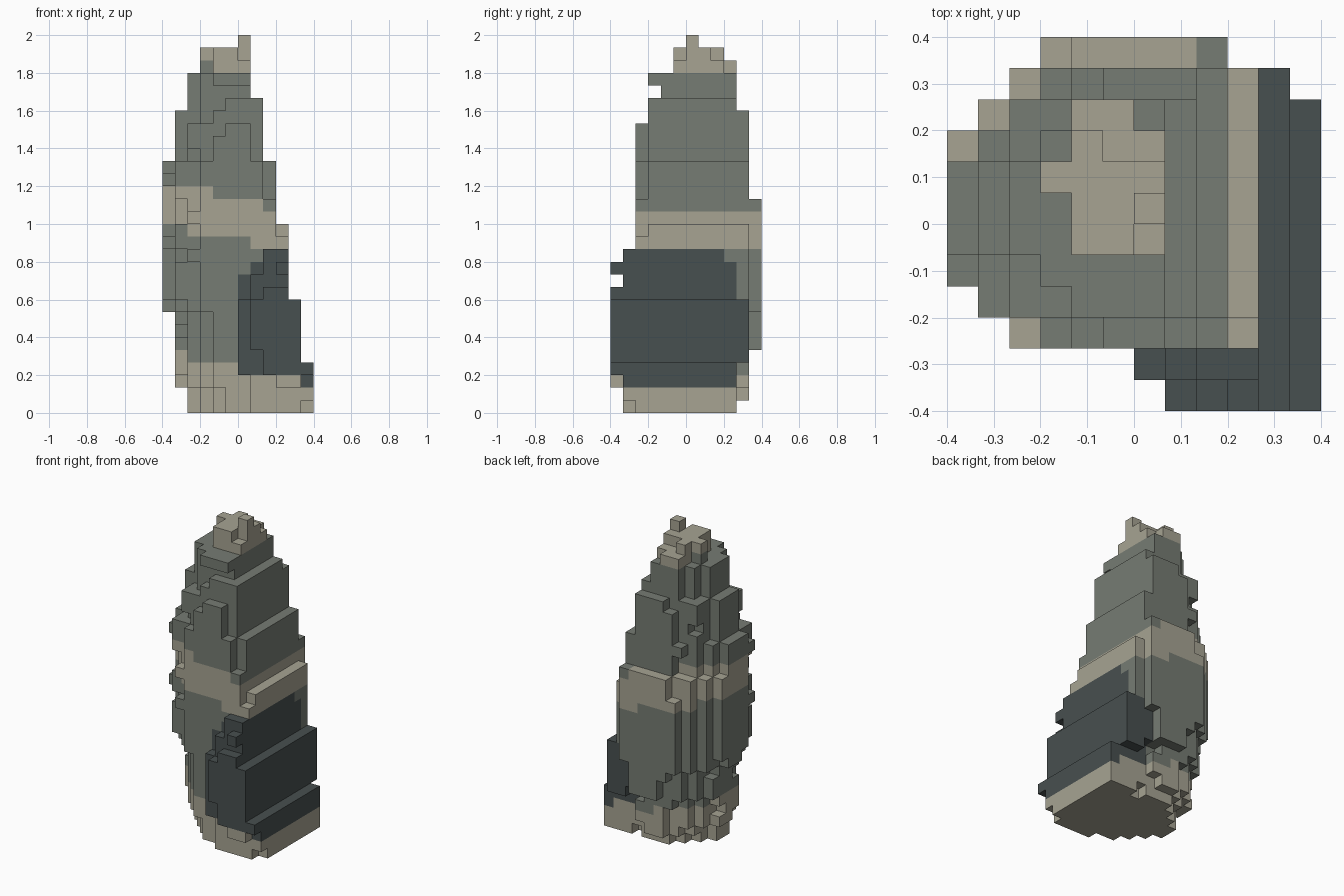
import bpy, bmesh, random

if "Cube" in bpy.data.objects:
    bpy.data.objects.remove(bpy.data.objects["Cube"])

random.seed(4)
V = 2 / 30            # block size: the stone is 30 blocks tall


def runs(pairs):
    """Expand (value, number of layers) pairs into one value per layer."""
    return [v for v, n in pairs for _ in range(n)]


def swell(pairs):
    """Outline is narrow where a run starts or ends and fuller in its middle."""
    return [min(0.3, -0.2 + 0.07 * min(i, n - 1 - i)) for _, n in pairs for i in range(n)]


# Outline of each layer, in blocks, from the bottom up
LEFT = [(-4, 2), (-5, 6), (-6, 12), (-5, 4), (-4, 3), (-3, 3)]
FRONT = [(-4, 23), (-3, 4), (-1, 3)]
BACK = [(4, 1), (5, 4), (6, 12), (5, 7), (4, 6)]
X_MIN, Y_MIN, Y_MAX = runs(LEFT), runs(FRONT), runs(BACK)
X_SWELL, F_SWELL, B_SWELL = swell(LEFT), swell(FRONT), swell(BACK)
X_MAX = runs([(6, 4), (5, 5), (4, 6), (3, 5), (2, 5), (1, 5)])
# Front spur: first column of the two front rows (9 = absent)
ROW_5 = runs([(1, 3), (0, 6), (1, 2), (2, 2), (9, 17)])
ROW_6 = runs([(9, 2), (3, 1), (2, 2), (1, 4), (2, 1), (9, 1), (3, 1), (9, 18)])

rough = {(x, y, k): random.uniform(0.94, 1.07)
         for x in range(-6, 6) for y in range(-6, 6) for k in range(30)}


def solid(x, y, k):
    # crown
    if k == 29:
        return (x, y) == (0, 0)
    if k >= 27:
        if x == -3:
            return y == 1
        if k == 28:
            return -2 <= x <= 0 and (0 if x == 0 else -1) <= y <= (2 if x == -2 else 1)
        return -2 <= x <= 0 and -1 <= y <= (2 if x == 0 else 3)
    if not X_MIN[k] <= x < X_MAX[k]:
        return False
    # front spur
    if y == -6:
        return x >= ROW_6[k] and not (k == 2 and x == 5)
    if y == -5:
        return x >= ROW_5[k] and not (k == 0 and x == 5)
    if not Y_MIN[k] <= y < Y_MAX[k] or (k == 25 and y == -3):
        return False
    # sheer right side
    if x == 5:
        return y < 4
    if y == 5 and x >= 3:
        return False
    if k < 13 and x >= 0 and y < (4 if k > 3 or x > 2 else 2):
        return True
    if k in (14, 17, 18, 19, 20, 21, 22) and y == -4 and x >= X_MAX[k] - 1:
        return False
    if 3 < k < 9 and y == 4 and x > 2:
        return True
    # rounded left side, more tapered at the foot
    cy = (Y_MIN[k] + Y_MAX[k]) / 2
    dx, dy = x + 0.5, y + 0.5 - cy
    if dx > 0:
        dx *= 0.5 if k > 9 else 0.85
    a = -X_MIN[k] + X_SWELL[k]
    b = (Y_MAX[k] - Y_MIN[k]) / 2 + (F_SWELL[k] if dy < 0 else B_SWELL[k])
    p = 1.6 if k < 5 else 1.8 if k < 8 else 2
    return abs(dx / a) ** p + abs(dy / b) ** p <= rough[x, y, k]


def colour(x, y, k):
    """0 grey-green stone, 1 tan layers, 2 dark fractured corner."""
    base = 5 if x < -4 else 4 if x < 0 else 3 if x < 5 else 2
    if k < base:
        return 1
    low = 15 if x < -4 else 14 if x < 1 else 13
    high = 18 if x < -2 else 17 if x < 2 else 16
    if low <= k < high or k >= (28 if x < -2 else 27):
        return 1
    top = min(13, 11 + x)
    if y >= 3:
        top = min(top, 12 if y == 3 else 9)
    if x >= (2 if y > 2 else 0) and y < 5 and k < top:
        return 2
    return 0


# Stone built from the exposed sides of its blocks
blocks = {(x, y, k) for x in range(-6, 6) for y in range(-6, 6)
          for k in range(30) if solid(x, y, k)}
SIDES = {
    (1, 0, 0): ((1, 0, 0), (1, 1, 0), (1, 1, 1), (1, 0, 1)),
    (-1, 0, 0): ((0, 0, 0), (0, 0, 1), (0, 1, 1), (0, 1, 0)),
    (0, 1, 0): ((0, 1, 0), (0, 1, 1), (1, 1, 1), (1, 1, 0)),
    (0, -1, 0): ((0, 0, 0), (1, 0, 0), (1, 0, 1), (0, 0, 1)),
    (0, 0, 1): ((0, 0, 1), (1, 0, 1), (1, 1, 1), (0, 1, 1)),
    (0, 0, -1): ((0, 0, 0), (0, 1, 0), (1, 1, 0), (1, 0, 0)),
}
bm = bmesh.new()
corners = {}


def corner(p):
    if p not in corners:
        corners[p] = bm.verts.new([c * V for c in p])
    return corners[p]


for x, y, k in sorted(blocks):
    for (nx, ny, nz), quad in SIDES.items():
        if (x + nx, y + ny, k + nz) not in blocks:
            f = bm.faces.new([corner((x + i, y + j, k + m)) for i, j, m in quad])
            f.material_index = colour(x, y, k)

mesh = bpy.data.meshes.new("standing_stone")
bm.to_mesh(mesh)
bm.free()
for name, rgb in (("grey_green_stone", (0.182, 0.201, 0.172)),
                  ("tan_stone", (0.385, 0.368, 0.29)),
                  ("dark_stone", (0.064, 0.079, 0.079))):
    mat = bpy.data.materials.new(name)
    mat.diffuse_color = (*rgb, 1)
    mat.use_nodes = True
    mat.node_tree.nodes["Principled BSDF"].inputs["Base Color"].default_value = mat.diffuse_color
    mesh.materials.append(mat)
stone = bpy.data.objects.new("standing_stone", mesh)
bpy.context.collection.objects.link(stone)
